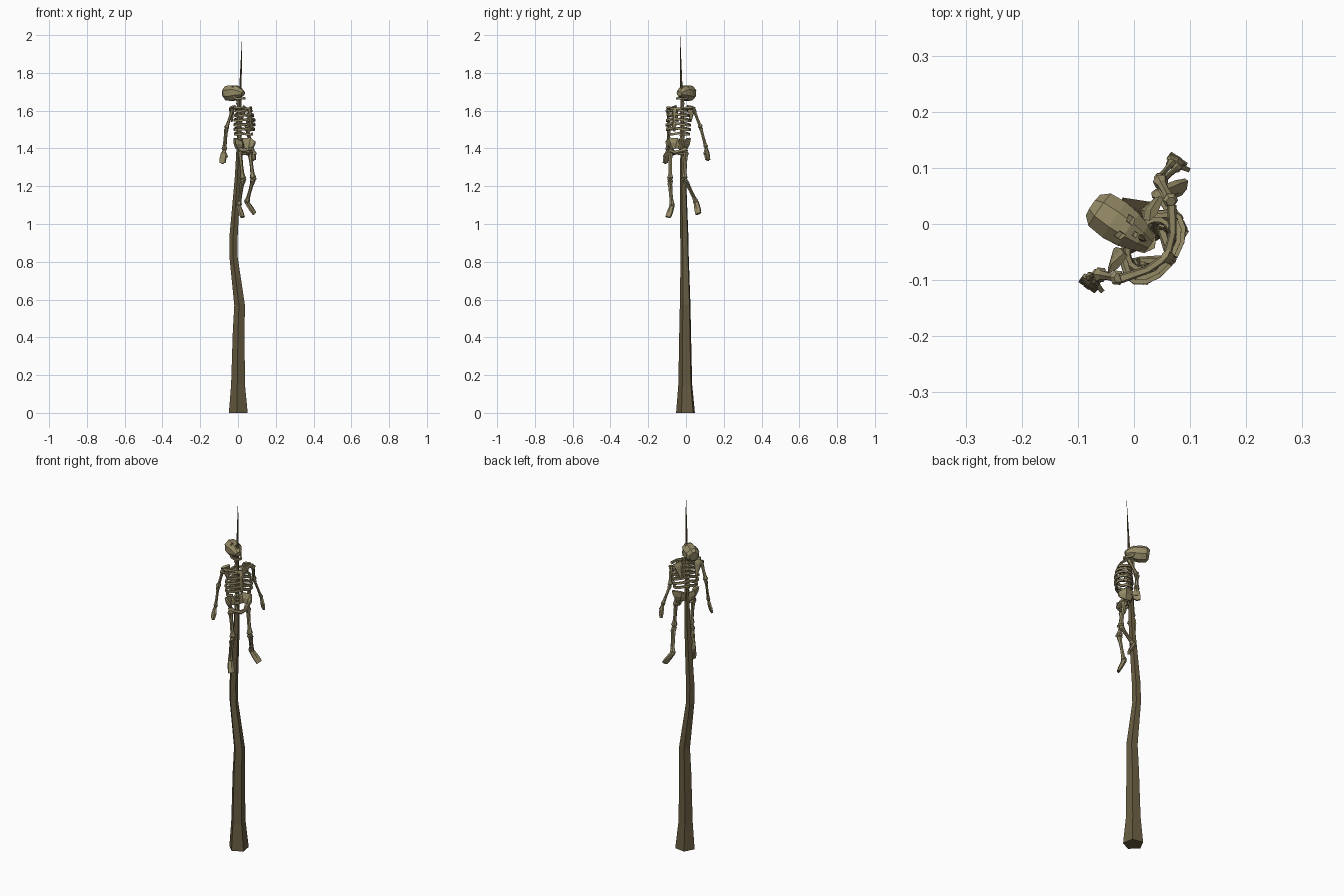
import bpy, bmesh, math
from mathutils import Vector

def material(name, rgb):
    m = bpy.data.materials.new(name)
    m.diffuse_color = (*rgb, 1)
    return m

BONE = material("old bone", (0.30, 0.255, 0.135))
WOOD = material("dark wood", (0.135, 0.105, 0.052))

# body frame: the skeleton is turned, u = its left, v = its front
FWD, LEFT, UP = Vector((0.82, -0.57, 0)), Vector((0.57, 0.82, 0)), Vector((0, 0, 1))

def W(u, v, z):
    return LEFT * (u - 0.014) + FWD * v + UP * z

def finish(name, bm, mat):
    bmesh.ops.recalc_face_normals(bm, faces=bm.faces)
    me = bpy.data.meshes.new(name)
    bm.to_mesh(me)
    bm.free()
    me.materials.append(mat)
    ob = bpy.data.objects.new(name, me)
    bpy.context.collection.objects.link(ob)
    return ob

def tube(name, pts, radii, sides=6, wide=FWD, mat=BONE, level=False):
    """Loft along pts; a radius is a number or a (wide, thin) pair."""
    pts = [Vector(p) for p in pts]
    bm = bmesh.new()
    rings = []
    for i, p in enumerate(pts):
        t = UP if level else (pts[min(i + 1, len(pts) - 1)] - pts[max(i - 1, 0)]).normalized()
        a = (wide - t * wide.dot(t)).normalized()
        b = t.cross(a)
        r = radii[i]
        ra, rb = r if isinstance(r, tuple) else (r, r)
        ring = []
        for k in range(sides):
            w = 2 * math.pi * (k + 0.5) / sides
            ring.append(bm.verts.new(p + a * ra * math.cos(w) + b * rb * math.sin(w)))
        rings.append(ring)
    for r0, r1 in zip(rings, rings[1:]):
        for k in range(sides):
            bm.faces.new((r0[k], r0[(k + 1) % sides], r1[(k + 1) % sides], r1[k]))
    bm.faces.new(rings[0])
    bm.faces.new(rings[-1])
    return finish(name, bm, mat)

def bone(name, p, q, r, wide=FWD):
    """Long bone with knobbed ends."""
    p, q = Vector(p), Vector(q)
    steps = (0, 0.06, 0.2, 0.5, 0.8, 0.94, 1)
    size = (0.9, 1.5, 0.95, 0.8, 0.95, 1.5, 0.9)
    return tube(name, [p.lerp(q, s) for s in steps], [r * s for s in size], 6, wide)

# crooked sharpened pole
tube("pole",
     [(0.004, 0, 0), (0.002, -0.002, 0.15), (0.005, -0.003, 0.43), (0.010, -0.003, 0.57),
      (-0.023, -0.006, 0.83), (-0.022, -0.008, 0.94), (0, -0.015, 1.25), (0.008, -0.018, 1.5),
      (0.014, -0.025, 1.75), (0.022, -0.031, 2.0)],
     [0.053, 0.039, 0.033, 0.030, 0.023, 0.023, 0.017, 0.0105, 0.006, 0.0003],
     5, Vector((0.99, 0.16, 0)), WOOD, True)

# spine and neck, beaded with vertebrae
path, sizes = [], []
N = 26
for i in range(N + 1):
    s = i / N
    v = 0.030 - 0.016 * math.sin(math.pi * s) - 0.024 * max(0, s - 0.75) * 4
    path.append(W(0, v, 1.395 + 0.275 * s))
    sizes.append((0.014 if i % 2 else 0.009) * (1.1 - 0.3 * s))
tube("spine", path, sizes, 6)

# ribs: half loops on each side, meeting at the breastbone
for i in range(6):
    z = 1.608 - i * 0.0245
    half = (0.046, 0.060, 0.068, 0.069, 0.068, 0.060)[i]
    front = (0.078, 0.088, 0.094, 0.094, 0.091, 0.080)[i]
    end = 176 if i < 5 else 140
    for s, side in ((1, "left"), (-1, "right")):
        pts = []
        for k in range(8):
            w = math.radians(end * k / 7)
            pts.append(W(s * half * math.sin(w) + s * 0.003,
                         0.010 + (front - 0.010) * (1 - math.cos(w)) / 2,
                         z - 0.012 * math.sin(w)))
        tube(f"{side}_rib_{i + 1}", pts, [(0.0085, 0.006)] * 8, 4, UP)
tube("breastbone", [W(0, 0.077, 1.615), W(0, 0.088, 1.585), W(0, 0.094, 1.51), W(0, 0.088, 1.49)],
     [(0.014, 0.006), (0.010, 0.006), (0.010, 0.006), (0.005, 0.005)], 6, LEFT)

# collar bones, shoulder blades and hips, mirrored
for s, side in ((1, "left"), (-1, "right")):
    tube(f"{side}_collar_bone", [W(s * 0.008, 0.078, 1.608), W(s * 0.04, 0.066, 1.614), W(s * 0.080, 0.036, 1.616)],
         [0.008, 0.007, 0.009], 5, UP)
    tube(f"{side}_shoulder_blade", [W(s * 0.060, 0.016, 1.622), W(s * 0.054, 0.008, 1.605), W(s * 0.042, -0.001, 1.54)],
         [(0.027, 0.008), (0.024, 0.006), (0.005, 0.004)], 5, LEFT)
    tube(f"{side}_hip_wing", [W(s * 0.006, 0.020, 1.415), W(s * 0.035, 0.016, 1.428), W(s * 0.060, 0.045, 1.426), W(s * 0.054, 0.080, 1.424)],
         [(0.022, 0.009), (0.033, 0.009), (0.036, 0.009), (0.016, 0.006)], 6, UP + LEFT * s * 0.4)
    tube(f"{side}_pubic_bone", [W(s * 0.050, 0.05, 1.395), W(s * 0.034, 0.072, 1.388), W(s * -0.002, 0.083, 1.378)],
         [(0.018, 0.012), (0.009, 0.007), (0.012, 0.008)], 5, UP)
    tube(f"{side}_sit_bone", [W(s * 0.046, 0.042, 1.395), W(s * 0.036, 0.045, 1.370), W(s * 0.008, 0.078, 1.374)],
         [0.011, 0.009, 0.007], 5)
tube("tail_bone", [W(0, 0.024, 1.44), W(0, 0.014, 1.40), W(0, 0.024, 1.368)],
     [(0.024, 0.010), (0.018, 0.009), (0.005, 0.005)], 6, LEFT)

# arms and hands: shoulder, elbow, wrist, finger tip
arms = {"left": ((0.066, 0.040, 1.608), (0.046, 0.078, 1.51), (0.073, 0.106, 1.405), (0.079, 0.116, 1.334)),
        "right": ((-0.028, -0.096, 1.608), (-0.062, -0.090, 1.505), (-0.073, -0.098, 1.390), (-0.083, -0.111, 1.319))}
for side, pts in arms.items():
    sh, el, wr, tip = map(Vector, pts)
    bone(f"{side}_upper_arm", sh, el, 0.0095)
    for d in (-0.0065, 0.0065):
        bone(f"{side}_forearm", el + FWD * d * 0.6, wr + FWD * d, 0.0062)
    tube(f"{side}_palm", [wr, wr.lerp(tip, 0.3), wr.lerp(tip, 0.6)],
         [(0.009, 0.007), (0.020, 0.009), (0.021, 0.008)], 6)
    for d in (-0.012, 0, 0.012):
        tube(f"{side}_finger", [wr.lerp(tip, 0.5) + FWD * d, wr.lerp(tip, 1 - abs(d) * 5) + FWD * d],
             [(0.009, 0.008), (0.008, 0.006)], 4)
    tube(f"{side}_thumb", [wr.lerp(tip, 0.2) + FWD * 0.008, wr.lerp(tip, 0.5) + FWD * 0.025],
         [0.007, 0.0055], 4, UP)

# legs and feet: hip, knee, ankle, toe
legs = {"left": ((0.062, 0.0, 1.385), (0.080, -0.008, 1.238), (0.047, 0.054, 1.115), (0.088, 0.066, 1.054)),
        "right": ((0.010, -0.082, 1.385), (0.026, -0.084, 1.235), (0.004, -0.074, 1.095), (0.024, -0.094, 1.036))}
for side, pts in legs.items():
    hip, kn, an, toe = map(Vector, pts)
    bone(f"{side}_thigh", hip, kn, 0.0115)
    tube(f"{side}_knee_cap", [kn + FWD * 0.006, kn + FWD * 0.018], [0.010, 0.006], 5, UP)
    bone(f"{side}_shin", kn, an, 0.0105)
    out = LEFT * (0.011 if side == "left" else -0.011)
    bone(f"{side}_calf_bone", kn.lerp(an, 0.1) + out, an + out * 0.7, 0.005)
    heel = an - (toe - an) * 0.2
    tube(f"{side}_foot", [heel, an, an.lerp(toe, 0.6), toe],
         [(0.010, 0.010), (0.014, 0.013), (0.019, 0.011), (0.018, 0.008)], 6, LEFT)

# skull thrown back, lofted from crown to upper jaw
prof = ((-0.078, 1.690, 0.024, 0.026), (-0.064, 1.692, 0.038, 0.040), (-0.032, 1.693, 0.041, 0.045),
        (-0.002, 1.696, 0.037, 0.041), (0.020, 1.695, 0.029, 0.030), (0.043, 1.690, 0.017, 0.014))
skull = tube("skull", [W(0, v, z) for v, z, a, b in prof], [(a, b) for v, z, a, b in prof], 8, LEFT)

# eye and nose sockets
for name, u, v, z, r in (("left_eye", 0.017, -0.008, 1.733, 0.011), ("right_eye", -0.017, -0.008, 1.733, 0.011),
                         ("nose", 0, 0.012, 1.726, 0.007)):
    c = W(u, v, z)
    n = (UP + FWD * 0.4).normalized()
    cut = tube(name + "_cutter", [c + n * 0.02, c - n * 0.014], [r, r * 0.75], 4, LEFT)
    cut.hide_render = True
    cut.hide_viewport = True
    mod = skull.modifiers.new(name, "BOOLEAN")
    mod.object, mod.operation, mod.solver = cut, "DIFFERENCE", "EXACT"

# lower jaw, open around the pole
tube("lower_jaw", [W(u, v, z) for u, v, z in
     ((0.027, -0.004, 1.682), (0.025, 0.012, 1.664), (0.015, 0.042, 1.664), (0, 0.051, 1.666),
      (-0.015, 0.042, 1.664), (-0.025, 0.012, 1.664), (-0.027, -0.004, 1.682))],
     [(0.008, 0.006)] * 7, 4, UP)
